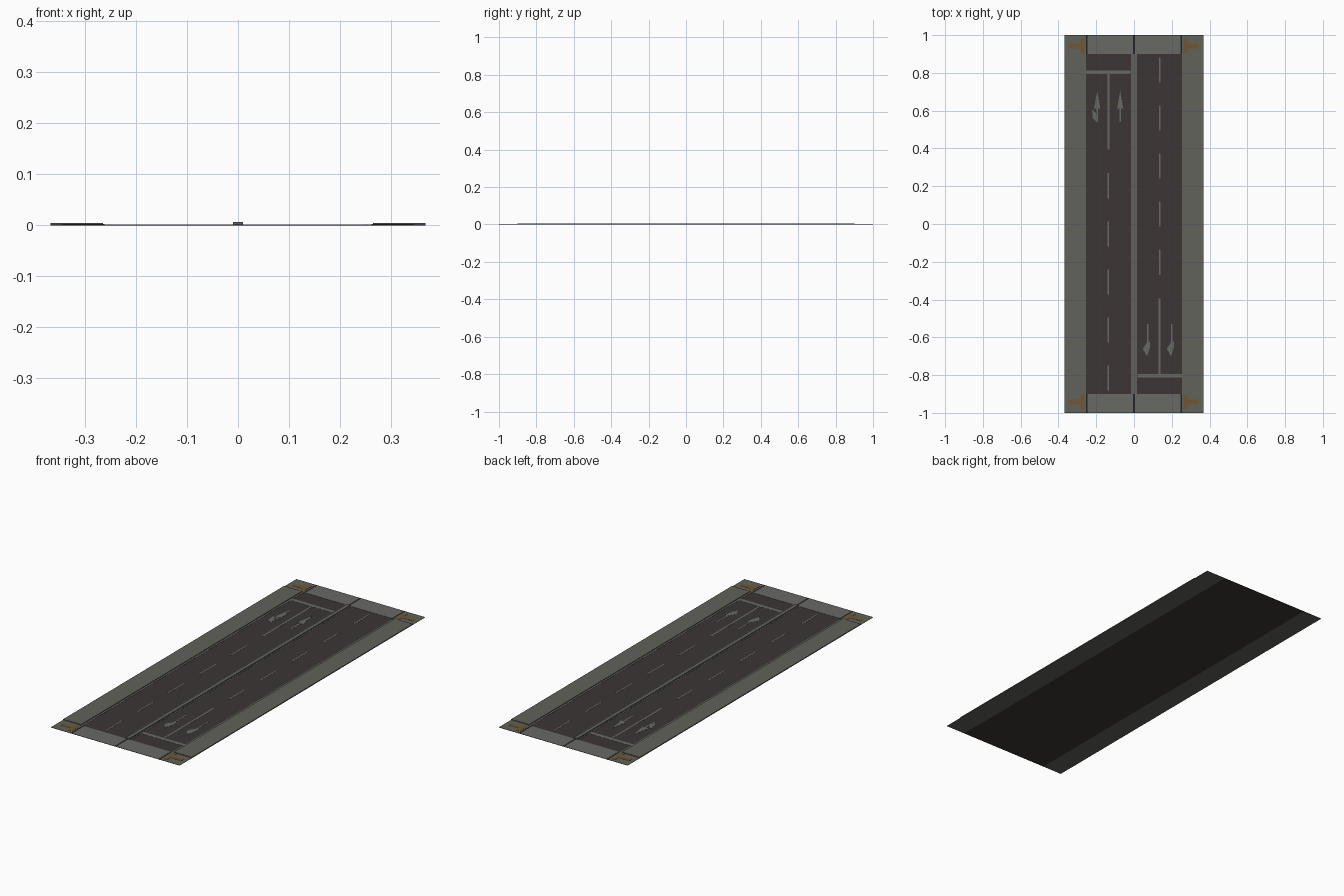
import bpy, bmesh, math
from mathutils import Vector

if "Cube" in bpy.data.objects:
    bpy.data.objects.remove(bpy.data.objects["Cube"])


def material(name, rgb):
    m = bpy.data.materials.new(name)
    m.diffuse_color = (*rgb, 1)
    m.use_nodes = True
    m.node_tree.nodes["Principled BSDF"].inputs["Base Color"].default_value = m.diffuse_color
    return m


ASPHALT = material("asphalt", (0.046, 0.036, 0.036))
CONCRETE = material("concrete", (0.12, 0.122, 0.105))
PAINT = material("road paint", (0.14, 0.14, 0.13))
GUTTER = material("dark gutter", (0.018, 0.018, 0.018))
TACTILE = material("tactile paving", (0.16, 0.095, 0.03))


def prism(bm, points, z0, z1):
    """Extruded flat outline."""
    low = [bm.verts.new((x, y, z0)) for x, y in points]
    face = bm.faces.new(low)
    up = bmesh.ops.extrude_face_region(bm, geom=[face])["geom"]
    for v in up:
        if isinstance(v, bmesh.types.BMVert):
            v.co.z = z1


def part(name, mat, outlines, z0, z1):
    bm = bmesh.new()
    for pts in outlines:
        prism(bm, pts, z0, z1)
    bmesh.ops.recalc_face_normals(bm, faces=bm.faces)
    me = bpy.data.meshes.new(name)
    bm.to_mesh(me)
    bm.free()
    me.materials.append(mat)
    ob = bpy.data.objects.new(name, me)
    bpy.context.collection.objects.link(ob)
    return ob


def rect(x0, x1, y0, y1):
    return [(x0, y0), (x1, y0), (x1, y1), (x0, y1)]


def turned(shapes):
    """Shapes plus their copies turned half round the centre."""
    return shapes + [[(-x, -y) for x, y in s] for s in shapes]


def four(shapes):
    """Shapes mirrored into all four corners."""
    return [[(x * sx, y * sy) for x, y in s]
            for s in shapes for sx in (1, -1) for sy in (1, -1)]


# Road slab
part("road", ASPHALT, [rect(-0.255, 0.255, -1, 1)], 0, 0.0006)

# Sidewalks: raised walkway, low kerb lip, lowered corners
part("sidewalk", CONCRETE, turned([rect(0.265, 0.367, -0.9, 0.9)]), 0, 0.0048)
part("kerb_lip", CONCRETE, turned([rect(0.255, 0.265, -0.9, 0.9)]), 0, 0.0014)
part("lowered_corner", CONCRETE, four([rect(0.255, 0.367, 0.9, 1)]), 0, 0.0014)

# Median
part("median_base", CONCRETE, [rect(-0.017, 0.017, -0.9, 0.9)], 0.0004, 0.0014)
part("median_top", CONCRETE, [rect(-0.01, 0.01, -0.9, 0.9)], 0.0004, 0.006)

# Crossing strips at both ends with dark gutter joints
part("crossing", PAINT, four([rect(0.005, 0.246, 0.9, 1)]), 0.0004, 0.0014)
part("gutter", GUTTER, four([rect(0.246, 0.255, 0.9, 1)])
     + turned([rect(-0.005, 0.005, 0.9, 1)]), 0.0004, 0.0012)

# Tactile paving at the corners
part("tactile_paving", TACTILE,
     four([rect(0.262, 0.284, 0.905, 0.98), rect(0.284, 0.345, 0.93, 0.955)]),
     0.0010, 0.0022)

# Lane markings
dashes = [rect(-0.1395, -0.1325, 0.136 - 0.2545 * i, 0.269 - 0.2545 * i)
          for i in range(5)]
part("lane_dashes", PAINT, turned(dashes), 0.0004, 0.0012)
part("solid_lane_line", PAINT, turned([rect(-0.14, -0.13, 0.395, 0.795)]), 0.0004, 0.0012)
part("stop_line", PAINT, turned([rect(-0.255, -0.018, 0.793, 0.813)]), 0.0004, 0.0012)


# Lane arrows
def straight(cx):
    return [(cx - 0.004, 0.54), (cx + 0.004, 0.54), (cx + 0.005, 0.615),
            (cx + 0.017, 0.605), (cx, 0.705), (cx - 0.017, 0.605), (cx - 0.005, 0.615)]


def turning(cx):
    return [(cx - 0.003, -0.53), (cx + 0.003, -0.53), (cx + 0.003, -0.615),
            (cx + 0.011, -0.625), (cx + 0.011, -0.655), (cx - 0.004, -0.70),
            (cx - 0.026, -0.66), (cx - 0.003, -0.625)]


branch = [(-0.2, 0.542), (-0.192, 0.56), (-0.205, 0.592), (-0.222, 0.605), (-0.218, 0.56)]
part("straight_arrows", PAINT, [straight(-0.195), straight(-0.073)], 0.0004, 0.0012)
part("arrow_branch", PAINT, [branch], 0.0004, 0.0011)
part("turning_arrows", PAINT, [turning(0.073), turning(0.2)], 0.0004, 0.0012)
